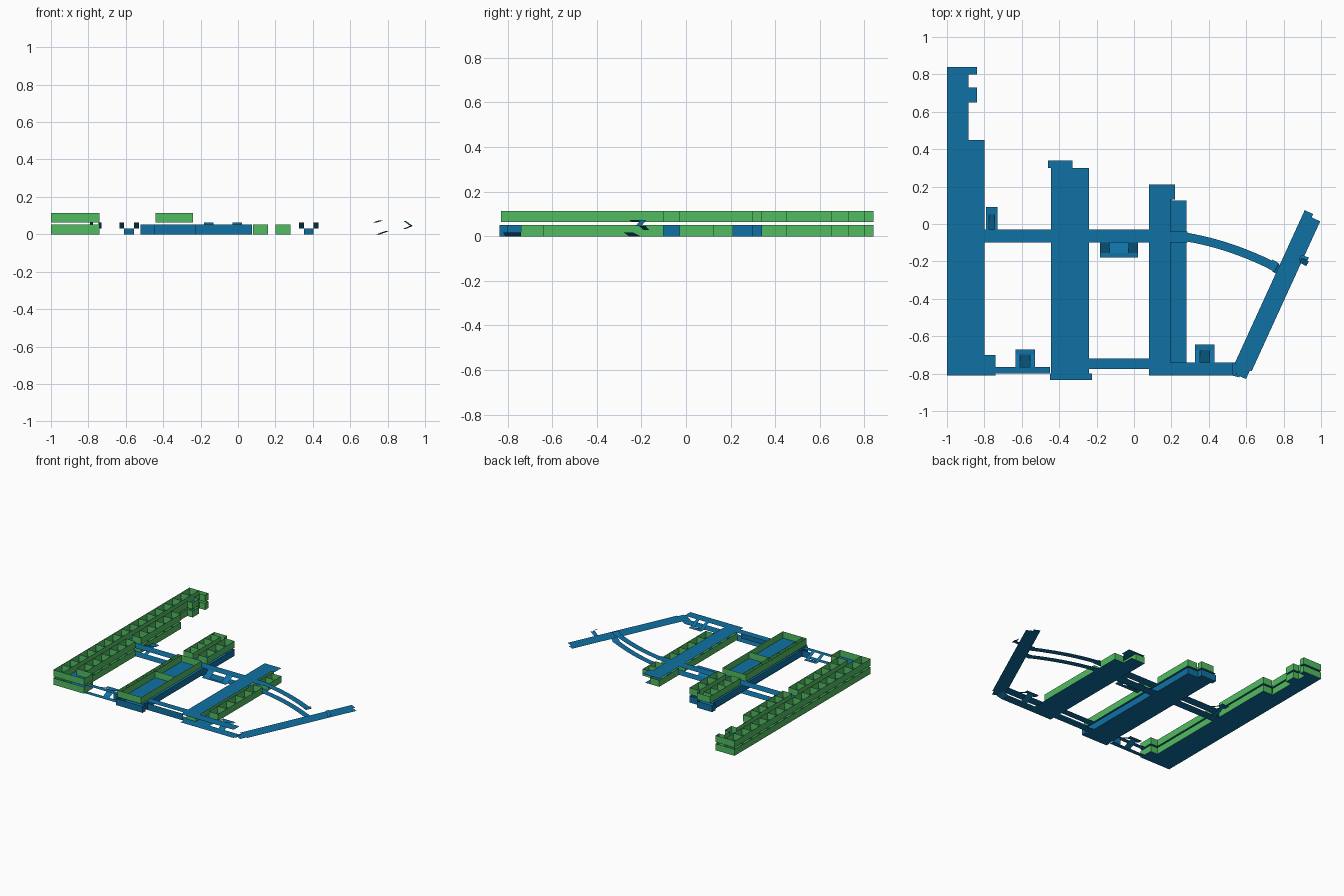
import bpy, bmesh, math
from mathutils import Vector

cube = bpy.data.objects.get("Cube")
if cube:
    bpy.data.objects.remove(cube)


def material(name, rgb):
    m = bpy.data.materials.new(name)
    m.use_nodes = True
    m.diffuse_color = (*rgb, 1)
    m.node_tree.nodes["Principled BSDF"].inputs["Base Color"].default_value = (*rgb, 1)
    return m


BLUE = material("floor blue", (0.005, 0.165, 0.37))
GREEN = material("wall green", (0.085, 0.50, 0.12))

LOW, HIGH, WALL = 0.0, 0.063, 0.051   # storey levels and wall height


def build(name, quads, mat):
    bm = bmesh.new()
    for q in quads:
        bm.faces.new([bm.verts.new(p) for p in q])
    me = bpy.data.meshes.new(name)
    bm.to_mesh(me)
    bm.free()
    me.materials.append(mat)
    ob = bpy.data.objects.new(name, me)
    bpy.context.collection.objects.link(ob)
    return ob


def rect(x0, x1, y0, y1, z0, z1=None):
    """Flat plate, or a ramp rising along y from z0 to z1."""
    z1 = z0 if z1 is None else z1
    return [(x0, y0, z0), (x1, y0, z0), (x1, y1, z1), (x0, y1, z1)]


def wall(a, b, z):
    return [(*a, z), (*b, z), (*b, z + WALL), (*a, z + WALL)]


def walls(points, z, closed=True):
    ends = points[1:] + points[:1] if closed else points[1:]
    return [wall(a, b, z) for a, b in zip(points, ends)]


def room_row(x0, x1, y0, y1, count, z):
    """A row of rooms: outline plus evenly spaced partitions."""
    q = walls([(x0, y0), (x1, y0), (x1, y1), (x0, y1)], z)
    for i in range(1, count):
        y = y0 + (y1 - y0) * i / count
        q.append(wall((x0, y), (x1, y), z))
    return q


# Long wing on the -x side, two equal storeys
for label, z in (("lower", LOW), ("upper", HIGH)):
    build(f"long_wing_{label}_floor", [
        rect(-1, -0.885, -0.81, 0.84, z), rect(-0.885, -0.8, -0.81, 0.45, z),
        rect(-0.8, -0.74, -0.81, -0.70, z), rect(-0.885, -0.84, 0.80, 0.84, z),
        rect(-0.885, -0.84, 0.65, 0.73, z)], BLUE)
    q = room_row(-1, -0.92, -0.81, 0.84, 16, z)
    q += room_row(-0.88, -0.8, -0.70, -0.10, 6, z)
    q += room_row(-0.88, -0.8, -0.03, 0.45, 5, z)
    q += walls([(-0.92, -0.81), (-0.74, -0.81), (-0.74, -0.70), (-0.8, -0.70)], z, False)
    q += walls([(-0.885, 0.45), (-0.885, 0.65), (-0.84, 0.65), (-0.84, 0.73),
                (-0.885, 0.73), (-0.885, 0.80), (-0.84, 0.80), (-0.84, 0.84),
                (-0.92, 0.84)], z, False)
    build(f"long_wing_{label}_walls", q, GREEN)

# Middle wing: blue hall below, green rooms above
hall = [(-0.45, -0.835), (-0.225, -0.835), (-0.225, -0.80), (-0.24, -0.80), (-0.24, 0.30),
        (-0.33, 0.30), (-0.33, 0.34), (-0.46, 0.34), (-0.46, 0.30), (-0.44, 0.30),
        (-0.44, -0.80), (-0.45, -0.80)]
for label, z in (("lower", LOW), ("upper", HIGH)):
    build(f"middle_wing_{label}_floor", [
        rect(-0.45, -0.225, -0.835, -0.80, z), rect(-0.445, -0.24, -0.80, 0.30, z),
        rect(-0.46, -0.33, 0.30, 0.34, z)], BLUE)
build("middle_wing_lower_walls", walls(hall, LOW), BLUE)
q = room_row(-0.44, -0.36, -0.03, 0.30, 4, HIGH) + room_row(-0.32, -0.24, -0.03, 0.30, 3, HIGH)
q += walls([(-0.24, -0.10), (-0.24, -0.83), (-0.44, -0.83), (-0.44, -0.10)], HIGH, False)
q += room_row(-0.44, -0.41, -0.83, -0.10, 7, HIGH)
q += walls([(-0.44, 0.30), (-0.44, 0.34), (-0.33, 0.34), (-0.33, 0.30)], HIGH, False)
q += [wall((-0.41, y), (-0.24, y), HIGH) for y in (-0.42, -0.10)]
build("middle_wing_upper_walls", q, GREEN)

# Short wing: one storey of rooms, walkway deck over its inner half
build("short_wing_floor", [
    rect(0.08, 0.20, -0.81, 0.21, LOW), rect(0.20, 0.28, -0.81, 0.125, LOW)], BLUE)
q = room_row(0.08, 0.16, -0.74, -0.10, 6, LOW) + room_row(0.08, 0.16, -0.03, 0.21, 2, LOW)
q += room_row(0.20, 0.28, -0.64, -0.10, 5, LOW) + room_row(0.20, 0.28, -0.03, 0.125, 2, LOW)
build("short_wing_walls", q, GREEN)
build("short_wing_deck", [
    rect(0.08, 0.195, -0.81, 0.21, HIGH), rect(0.195, 0.22, 0.13, 0.21, HIGH)], BLUE)

# Cross corridor and front links on both levels
for label, z in (("lower", LOW), ("upper", HIGH)):
    build(f"cross_corridor_{label}", [
        rect(-0.8, -0.445, -0.10, -0.03, z), rect(-0.24, 0.08, -0.10, -0.03, z),
        rect(0.195, 0.285, -0.10, -0.04, z)], BLUE)
    build(f"front_links_{label}", [
        rect(-0.74, -0.45, -0.80, -0.765, z), rect(-0.24, 0.08, -0.775, -0.72, z),
        rect(0.195, 0.53, -0.81, -0.74, z)], BLUE)
build("front_link_walls", [
    wall((-0.52, -0.765), (-0.45, -0.765), LOW),
    wall((-0.225, -0.775), (0.075, -0.775), LOW)], BLUE)


# Switchback stairs: centre flight up to a landing, two flights back
def stair(name, x, y, width, length, side=1):
    w, h = width / 2, HIGH / 2
    y1, y2 = y + side * length * 0.7, y + side * length
    build(name, [
        rect(x - w * 0.5, x + w * 0.5, y, y1, LOW, h),
        rect(x - w, x + w, y1, y2, h),
        rect(x - w, x - w * 0.5, y, y1, HIGH, h),
        rect(x + w * 0.5, x + w, y, y1, HIGH, h)], BLUE)


stair("front_stair_a", -0.582, -0.765, 0.105, 0.095)
stair("front_stair_b", 0.378, -0.74, 0.105, 0.095)
stair("corridor_stair", -0.08, -0.10, 0.205, 0.08, -1)
stair("long_wing_stair", -0.76, -0.03, 0.06, 0.12)

# Curved walkways from the short wing to the angled arm
p0, p1, p2 = Vector((0.28, -0.07)), Vector((0.52, -0.11)), Vector((0.765, -0.235))
for label, z in (("lower", LOW), ("upper", HIGH)):
    edge = []
    for i in range(13):
        t = i / 12
        p = p0 * (1 - t) ** 2 + p1 * 2 * t * (1 - t) + p2 * t * t
        d = ((p1 - p0) * (1 - t) + (p2 - p1) * t).normalized()
        n = Vector((-d.y, d.x)) * 0.023
        edge.append(((*(p + n), z), (*(p - n), z)))
    build(f"curved_walk_{label}",
          [[a[0], a[1], b[1], b[0]] for a, b in zip(edge, edge[1:])], BLUE)

# Angled arm with its ramps
start, end = Vector((0.575, -0.785)), Vector((0.95, 0.035))
along = (end - start).normalized()
side = Vector((along.y, -along.x))
ARM = 0.018


def arm_quad(s0, s1, o0, o1, z0, z1=None):
    z1 = z0 if z1 is None else z1
    return [(*(start + along * s + side * o), z)
            for s, o, z in ((s0, o0, z0), (s0, o1, z0), (s1, o1, z1), (s1, o0, z1))]


length = (end - start).length
build("angled_arm", [arm_quad(0.02, length, -0.05, 0.05, ARM),
                     arm_quad(-0.03, 0.02, -0.02, 0.04, ARM),
                     arm_quad(length, length + 0.02, -0.05, 0.0, ARM)], BLUE)
build("arm_ramps", [
    [(0.525, -0.81, LOW), (0.565, -0.82, ARM), (0.565, -0.74, ARM), (0.525, -0.74, LOW)],
    [(0.74, -0.255, LOW), (0.79, -0.28, ARM), (0.81, -0.24, ARM), (0.76, -0.205, LOW)],
    [(0.72, -0.24, HIGH), (0.75, -0.255, HIGH + 0.01),
     (0.775, -0.21, HIGH + 0.01), (0.74, -0.19, HIGH)]], BLUE)
build("arm_stair", [
    [(0.88, -0.19, ARM + 0.01), (0.92, -0.21, 0.045), (0.935, -0.18, 0.045), (0.895, -0.165, ARM + 0.01)],
    [(0.92, -0.225, 0.045), (0.885, -0.205, 0.072), (0.895, -0.18, 0.072), (0.935, -0.20, 0.045)]], BLUE)
